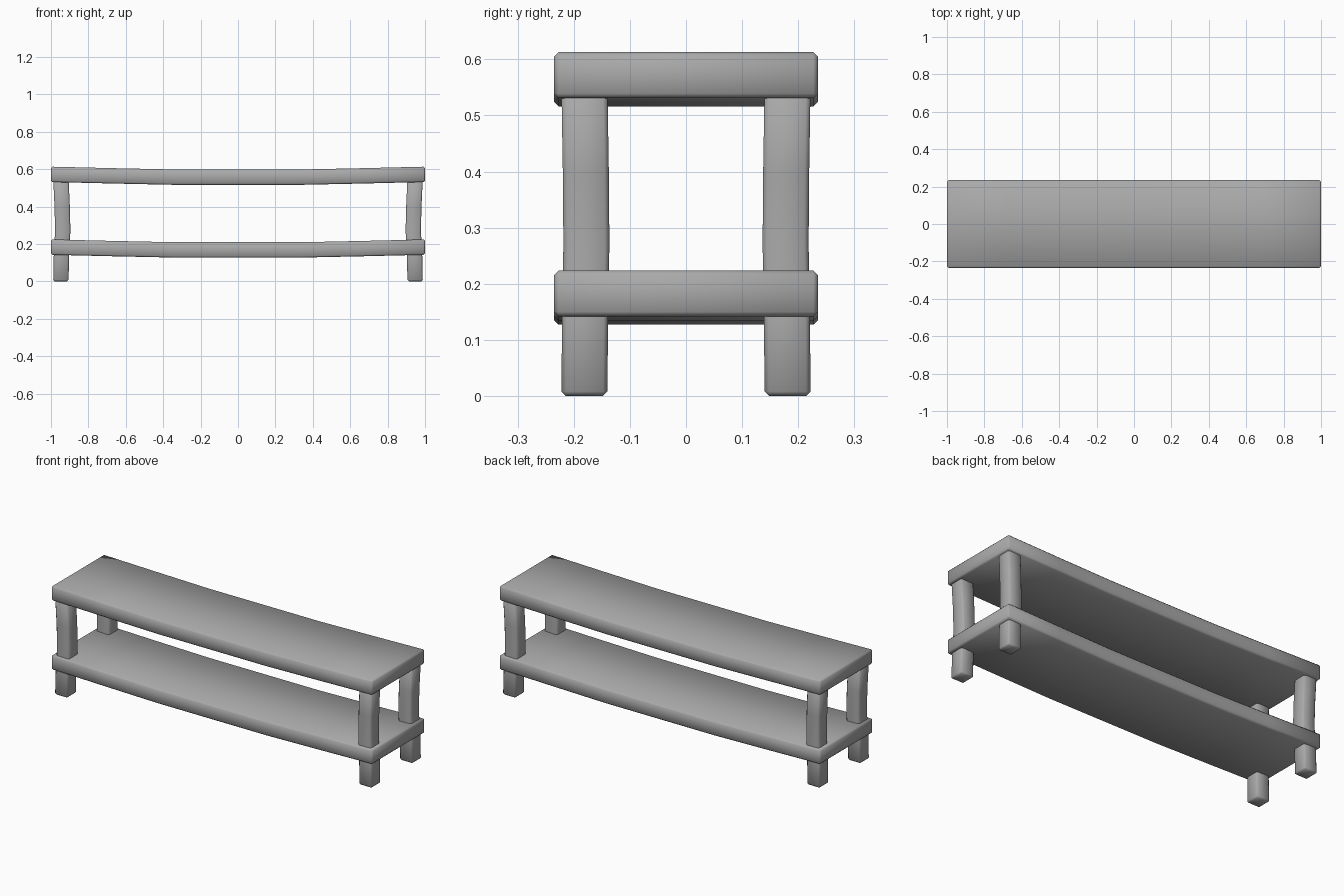
import bpy, bmesh

if "Cube" in bpy.data.objects:
    bpy.data.objects.remove(bpy.data.objects["Cube"])

# Dark grey finish shared by every part
finish = bpy.data.materials.new("dark_grey")
finish.diffuse_color = (0.4, 0.4, 0.4, 1)
finish.use_nodes = True
finish.node_tree.nodes["Principled BSDF"].inputs["Base Color"].default_value = finish.diffuse_color


def beam(name, sections, half_a, half_b, axis, bevel):
    """Loft a rectangle through (position, offset_a, offset_b) sections along x or z."""
    bm = bmesh.new()
    rings = []
    for t, oa, ob in sections:
        ring = []
        for sa, sb in ((-1, -1), (1, -1), (1, 1), (-1, 1)):
            a, b = oa + sa * half_a, ob + sb * half_b
            ring.append(bm.verts.new((t, a, b) if axis == 'X' else (a, b, t)))
        rings.append(ring)
    for r, s in zip(rings, rings[1:]):
        for i in range(4):
            j = (i + 1) % 4
            bm.faces.new((r[i], r[j], s[j], s[i]))
    bm.faces.new(rings[0][::-1])
    bm.faces.new(rings[-1])
    bmesh.ops.recalc_face_normals(bm, faces=bm.faces)
    # Chamfer the long edges and the end rims
    edges = [e for e in bm.edges if e.calc_face_angle() > 1.0]
    bmesh.ops.bevel(bm, geom=edges, offset=bevel, segments=1, profile=0.5,
                    affect='EDGES')
    for f in bm.faces:
        f.smooth = True
    me = bpy.data.meshes.new(name)
    bm.to_mesh(me)
    bm.free()
    me.materials.append(finish)
    ob = bpy.data.objects.new(name, me)
    bpy.context.collection.objects.link(ob)
    return ob


# Two planks that sag in the middle
SAG = [(-1, 0), (-0.67, -0.008), (-0.34, -0.015), (0.34, -0.015),
       (0.67, -0.008), (1, 0)]
for name, z in (("top_shelf", 0.572), ("lower_shelf", 0.183)):
    beam(name, [(x, 0, z + dz) for x, dz in SAG], 0.235, 0.041, 'X', 0.008)

# Four legs bowing slightly inwards
BOW = [(0, 0), (0.14, 0.003), (0.27, 0.010), (0.40, 0.007), (0.55, 0)]
for sx, side in ((-1, "left"), (1, "right")):
    for sy, end in ((-1, "front"), (1, "back")):
        beam(f"{end}_{side}_leg",
             [(z, sx * (0.947 - d), sy * (0.181 - 0.35 * d)) for z, d in BOW],
             0.041, 0.041, 'Z', 0.008)
